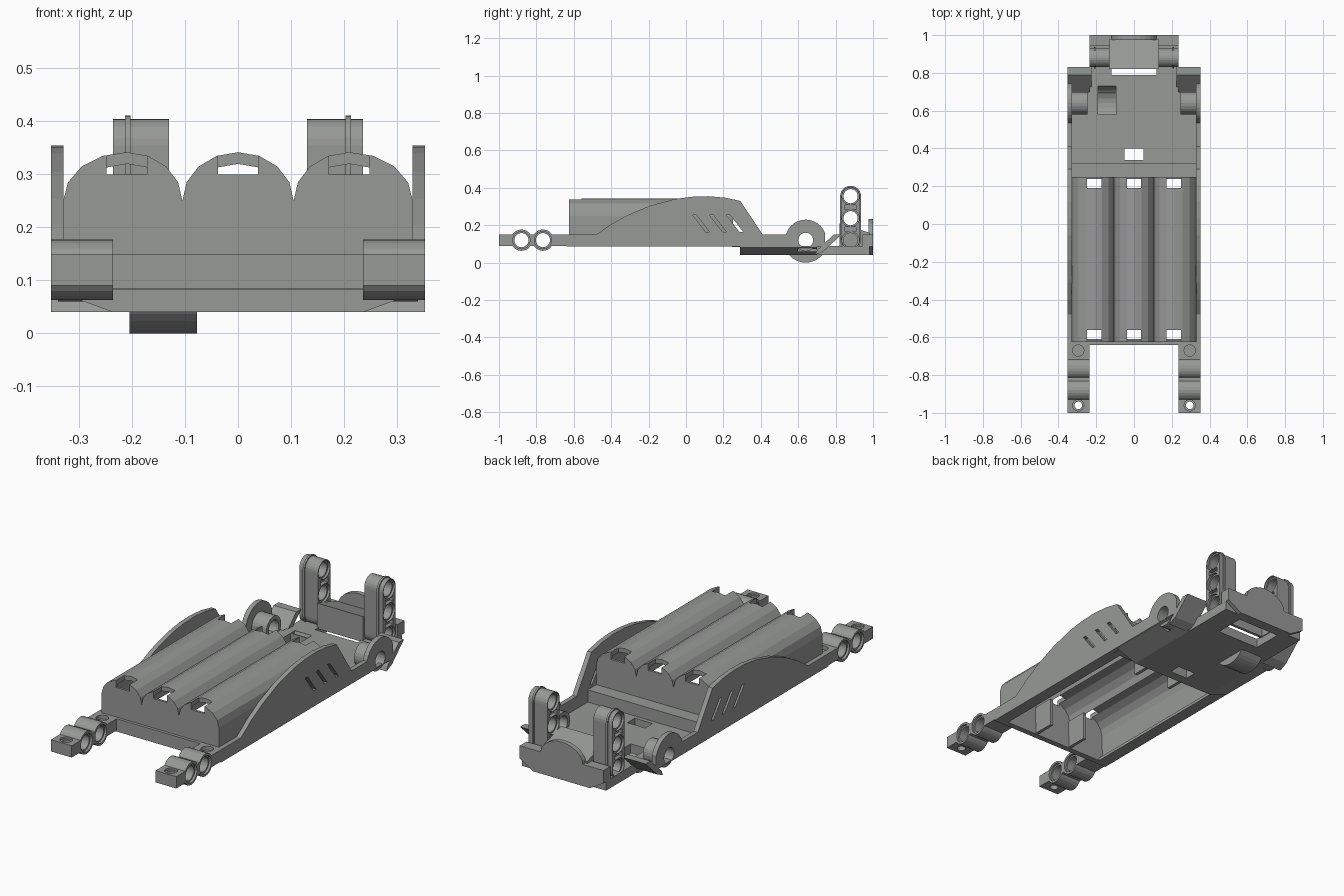
import bpy, bmesh, math
from mathutils import Vector

cube = bpy.data.objects.get("Cube")
if cube:
    bpy.data.objects.remove(cube, do_unlink=True)

grey = bpy.data.materials.new("plain_grey")
grey.use_nodes = True
COLOUR = (0.31, 0.32, 0.31, 1)
grey.diffuse_color = COLOUR
grey.node_tree.nodes["Principled BSDF"].inputs["Base Color"].default_value = COLOUR


def prism(name, pts, axis, lo, hi):
    """Extrude a 2D outline along x, y or z between lo and hi."""
    def place(p, t):
        a, b = p
        return {"x": (t, a, b), "y": (a, t, b), "z": (a, b, t)}[axis]
    bm = bmesh.new()
    face = bm.faces.new([bm.verts.new(place(p, lo)) for p in pts])
    new = bmesh.ops.extrude_face_region(bm, geom=[face])["geom"]
    shift = Vector(place((0, 0), hi - lo))
    bmesh.ops.translate(bm, vec=shift, verts=[g for g in new if isinstance(g, bmesh.types.BMVert)])
    bmesh.ops.recalc_face_normals(bm, faces=bm.faces)
    mesh = bpy.data.meshes.new(name)
    bm.to_mesh(mesh)
    bm.free()
    mesh.materials.append(grey)
    ob = bpy.data.objects.new(name, mesh)
    bpy.context.collection.objects.link(ob)
    return ob


def box(name, x0, x1, y0, y1, z0, z1):
    return prism(name, [(x0, y0), (x1, y0), (x1, y1), (x0, y1)], "z", z0, z1)


def arc(a, b, r, start, end, n, rz=None):
    angles = [math.radians(start + (end - start) * i / n) for i in range(n + 1)]
    return [(a + r * math.cos(t), b + (rz or r) * math.sin(t)) for t in angles]


def rod(name, a, b, r, axis, lo, hi, n=24):
    return prism(name, arc(a, b, r, 0, 360, n)[:-1], axis, lo, hi)


def combine(ob, tools, op):
    for tool in tools:
        mod = ob.modifiers.new("shape", "BOOLEAN")
        mod.operation, mod.solver, mod.object = op, "EXACT", tool
    bpy.context.view_layer.update()
    mesh = bpy.data.meshes.new_from_object(ob.evaluated_get(bpy.context.evaluated_depsgraph_get()))
    ob.modifiers.clear()
    ob.data = mesh
    for tool in tools:
        bpy.data.objects.remove(tool, do_unlink=True)
    return ob


def cut(ob, tools):
    return combine(ob, tools, "DIFFERENCE")


def join(ob, tools):
    return combine(ob, tools, "UNION")


def mirrored(ob):
    """Bake a mirrored partner for a part on the +x side."""
    mod = ob.modifiers.new("mirror", "MIRROR")
    mod.use_axis = (True, False, False)
    return ob


def pin_hole(y, z, x0, x1):
    """Cutters for a through hole with a shallow counterbore at each end."""
    return [rod("cut", y, z, 0.038, "x", x0 - 0.01, x1 + 0.01),
            rod("cut", y, z, 0.046, "x", x0 - 0.01, x0 + 0.012),
            rod("cut", y, z, 0.046, "x", x1 - 0.012, x1 + 0.01)]


# Battery cover: three rounded bays, hollow and open underneath
def bays(drop, side, bottom):
    z, rise, pitch = 0.25 - drop, 0.092, 0.105
    pts = arc(2 * pitch, z, side - 2 * pitch, 0, 90, 4, rise)
    for c in (2 * pitch, 0):
        pts += arc(c, z, pitch, 90, 180, 4, rise)[1:]
        pts += arc(c - 2 * pitch, z, pitch, 0, 90, 4, rise)[1:]
    pts += arc(-2 * pitch, z, side - 2 * pitch, 90, 180, 4, rise)[1:]
    return pts + [(-side, bottom), (side, bottom)]


cover = prism("battery_cover", bays(0, 0.33, 0.085), "y", -0.625, 0.25)
tools = [prism("cut", bays(0.022, 0.31, 0.05), "y", -0.613, 0.238)]
for c in (-0.21, 0, 0.21):
    for y0, y1 in ((-0.65, -0.56), (0.19, 0.27)):
        tools.append(box("cut", c - 0.038, c + 0.038, y0, y1, 0.30, 0.4))
cut(cover, tools)

# Dividers and lower rim inside the battery bay
for x in (-0.105, 0.105):
    for y0, y1 in ((-0.615, -0.5), (0.14, 0.24)):
        box("bay_divider", x - 0.008, x + 0.008, y0, y1, 0.09, 0.235)
mirrored(box("bay_rim", 0.29, 0.33, -0.62, 0.29, 0.085, 0.1))

# Side panels with fin, axle disc and slanted tail
fin = [(-0.64, 0.085), (-0.64, 0.15), (-0.48, 0.15), (-0.40, 0.205), (-0.31, 0.255),
       (-0.19, 0.305), (-0.06, 0.34), (0.03, 0.352), (0.12, 0.355), (0.21, 0.347),
       (0.29, 0.33), (0.41, 0.15), (0.535, 0.15)]
fin += arc(0.64, 0.12, 0.11, 160, 20, 12) + [(0.745, 0.085)]
panel = prism("side_panel", fin, "x", 0.329, 0.353)
tools = [rod("cut", 0.64, 0.12, 0.04, "x", 0.3, 0.4)]
for y in (0.08, 0.17, 0.26):
    slot = [(y - 0.045, 0.255), (y - 0.025, 0.255), (y + 0.045, 0.165), (y + 0.025, 0.165)]
    tools.append(prism("cut", slot, "x", 0.3, 0.4))
mirrored(cut(panel, tools))

# Axle bushings behind the discs
bushing = rod("axle_bushing", 0.64, 0.12, 0.06, "x", 0.247, 0.34)
mirrored(cut(bushing, [rod("cut", 0.64, 0.12, 0.04, "x", 0.2, 0.4)]))

# Slanted wings behind the discs
wing = [(0.69, 0.04), (0.70, 0.065), (0.79, 0.15), (0.83, 0.15), (0.82, 0.14), (0.735, 0.06)]
mirrored(prism("tail_wing", wing, "x", 0.225, 0.353))

# Front arms with two pin rings and vertical stud holes
arm = box("front_arm", 0.236, 0.353, -1.0, -0.62, 0.09, 0.15)
join(arm, [rod("ring", y, 0.12, 0.057, "x", 0.236, 0.353) for y in (-0.88, -0.765)])
tools = [rod("cut", 0.295, -0.96, 0.02, "z", 0.05, 0.2, 16),
         rod("cut", 0.295, -0.96, 0.03, "z", 0.14, 0.2, 16),
         rod("cut", 0.295, -0.67, 0.03, "z", 0.13, 0.2, 16)]
for y in (-0.88, -0.765):
    tools += pin_hole(y, 0.12, 0.236, 0.353)
mirrored(cut(arm, tools))

# Cross bars before and behind the battery bay
box("front_bar", -0.335, 0.335, -0.64, -0.61, 0.085, 0.15)
box("rear_bar", -0.332, 0.332, 0.245, 0.32, 0.083, 0.15)

# Deck with a chamfered hull
section = [(-0.236, 0.04), (0.236, 0.04), (0.35, 0.082), (0.35, 0.088), (-0.35, 0.088), (-0.35, 0.082)]
deck = prism("deck", section, "y", 0.29, 0.70)
cut(deck, [box("cut", -0.05, 0.05, 0.34, 0.40, 0, 0.2),
           box("cut", -0.19, -0.095, 0.58, 0.695, 0, 0.2),
           box("cut", 0.247, 0.328, 0.6, 0.71, 0.06, 0.2)])
rear = box("rear_deck", -0.236, 0.236, 0.70, 0.98, 0.04, 0.088)
cut(rear, [box("cut", -0.12, 0.12, 0.79, 0.95, 0, 0.2),
           box("cut", -0.19, -0.095, 0.695, 0.73, 0, 0.2)])

# Rounded trough sunk through the deck
trough = prism("gear_trough", arc(0.64, 0.115, 0.115, 195, 345, 16), "x", -0.205, -0.077)
cut(trough, [rod("cut", 0.64, 0.115, 0.095, "x", -0.19, -0.095)])

# Sloped centre housing, hollow underneath
housing = prism("centre_housing", [(0.82, 0.08), (0.82, 0.21), (0.98, 0.16), (0.98, 0.08)],
                "x", -0.13, 0.13)
cut(housing, [box("cut", -0.115, 0.115, 0.835, 0.96, 0, 0.14)])

# Rear bumper with arch plate
bumper = [(-0.236, 0.085), (-0.16, 0.04), (0.16, 0.04), (0.236, 0.085), (0.236, 0.15), (-0.236, 0.15)]
prism("rear_bumper", bumper, "y", 0.945, 1.0)
prism("bumper_arch", arc(0, 0.145, 0.12, 0, 180, 12, 0.087), "y", 0.975, 1.0)


# Upright beams with three pin holes
def stadium(r):
    return arc(0.88, 0.355, r, 0, 180, 12) + arc(0.88, 0.12, r, 180, 360, 12)


post = prism("upright_beam", stadium(0.05), "x", 0.13, 0.236)
join(post, [prism("flange", stadium(0.056), "x", 0.203, 0.213)])
tools = []
for z in (0.12, 0.2375, 0.355):
    tools += pin_hole(0.88, z, 0.13, 0.236)
for z in (0.179, 0.296):
    for x0, x1 in ((0.12, 0.15), (0.216, 0.25)):
        tools.append(box("cut", x0, x1, 0.85, 0.91, z - 0.012, z + 0.012))
mirrored(cut(post, tools))
